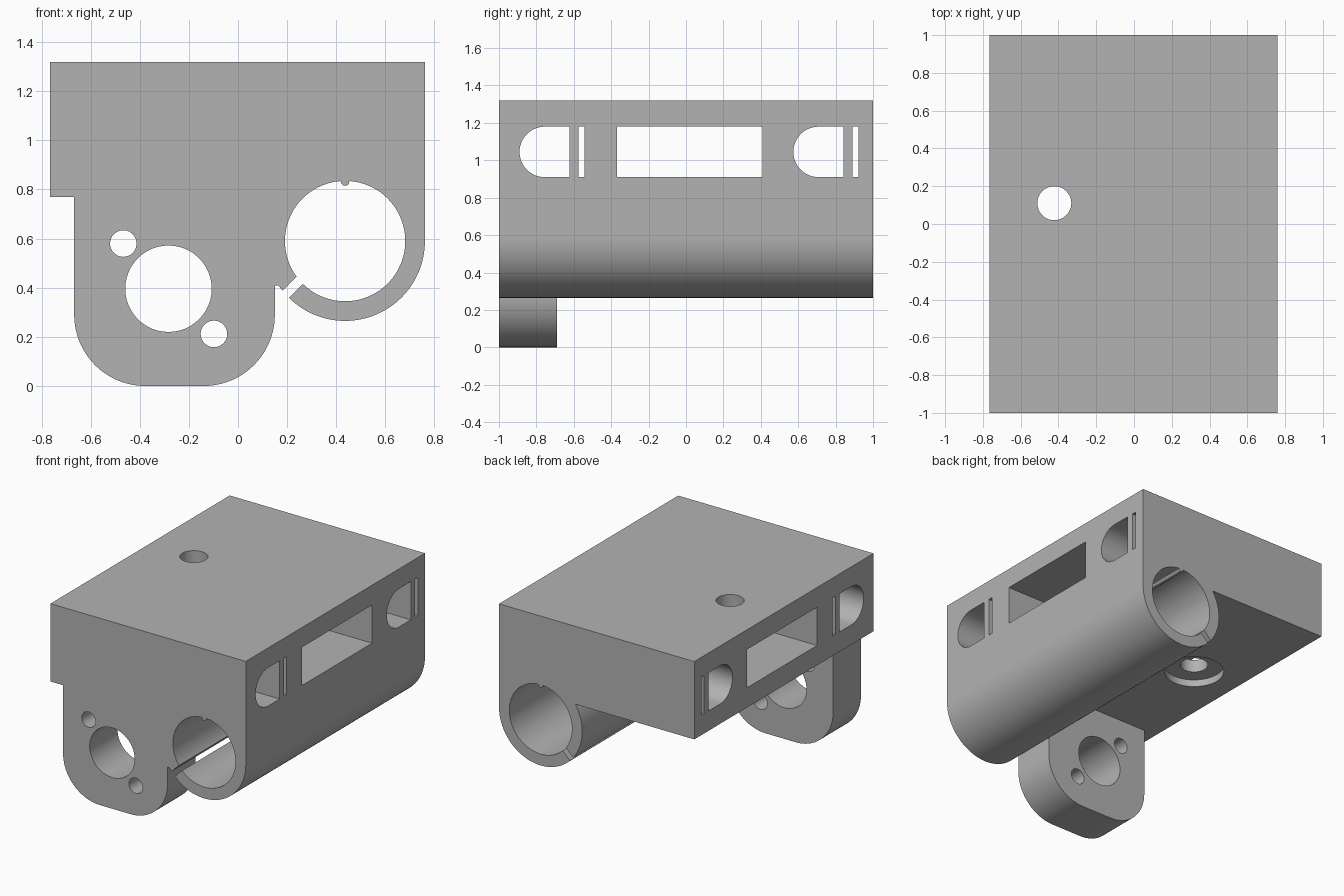
import bpy
import bmesh
from math import sin, cos, radians, sqrt

if "Cube" in bpy.data.objects:
    bpy.data.objects.remove(bpy.data.objects["Cube"])

grey = bpy.data.materials.new("light grey plastic")
grey.use_nodes = True
colour = (0.45, 0.45, 0.45, 1)
grey.diffuse_color = colour
grey.node_tree.nodes["Principled BSDF"].inputs["Base Color"].default_value = colour


def arc(cx, cy, r, start, end, steps=24):
    angles = [radians(start + (end - start) * i / steps) for i in range(steps + 1)]
    return [(cx + r * cos(a), cy + r * sin(a)) for a in angles]


def circle(cx, cy, r, steps=48):
    return arc(cx, cy, r, 0, 360, steps)[:-1]


def prism(name, outline, axis, low, high):
    """Extrude a 2D outline along an axis: X takes (y,z), Y takes (x,z), Z takes (x,y)."""
    place = {"X": lambda p, d: (d, p[0], p[1]),
             "Y": lambda p, d: (p[0], d, p[1]),
             "Z": lambda p, d: (p[0], p[1], d)}[axis]
    bm = bmesh.new()
    ends = [[bm.verts.new(place(p, d)) for p in outline] for d in (low, high)]
    for end in ends:
        bm.faces.new(end)
    for i in range(len(outline)):
        bm.faces.new((ends[0][i - 1], ends[0][i], ends[1][i], ends[1][i - 1]))
    bmesh.ops.recalc_face_normals(bm, faces=bm.faces)
    mesh = bpy.data.meshes.new(name)
    bm.to_mesh(mesh)
    bm.free()
    mesh.materials.append(grey)
    obj = bpy.data.objects.new(name, mesh)
    bpy.context.collection.objects.link(obj)
    return obj


def combine(target, tool, operation="DIFFERENCE"):
    mod = target.modifiers.new(tool.name, "BOOLEAN")
    mod.operation, mod.solver, mod.object = operation, "EXACT", tool
    bpy.context.view_layer.objects.active = target
    bpy.ops.object.modifier_apply(modifier=mod.name)
    bpy.data.objects.remove(tool)


def rect(a, b, c, d):
    return [(a, c), (b, c), (b, d), (a, d)]


# Block with the round tube clamp along its lower edge
TX, TZ, OUTER, BORE = 0.436, 0.59, 0.325, 0.245
LEFT, RIGHT, UNDER, TOP = -0.765, TX + OUTER, 0.77, 1.32
body = prism("carriage_body",
             [(LEFT, TOP), (LEFT, UNDER)] + arc(TX, TZ, OUTER, 146.4, 360, 64)
             + [(RIGHT, TOP)], "Y", -1, 1)

# Rounded bracket hanging under the front end
bracket = prism("front_bracket",
                [(-0.667, 0.9)] + arc(-0.377, 0.29, 0.29, 180, 270)
                + arc(-0.14, 0.29, 0.29, 270, 360)
                + [(0.15, 0.41), (0.165, 0.408), (0.183, 0.387), (0.3, 0.504), (0.3, 0.9)],
                "Y", -1, -0.69)
combine(body, bracket, "UNION")

# Tube bore with a small ridge at the top
bore = arc(TX, TZ, BORE, 95, 445, 80) + arc(TX, TZ + BORE - 0.003, 0.017, 0, -180, 8)
combine(body, prism("bore_cutter", bore, "Y", -1.1, 1.1))

# Diagonal clamp slit through the tube wall
NEAR, FAR = 0.17, 0.35
slit = [(TX + (side - reach) / sqrt(2), TZ - (side + reach) / sqrt(2))
        for reach, side in rect(NEAR, FAR, -0.037, 0.001)]
combine(body, prism("slit_cutter", slit, "Y", -1.1, 1.1))

# Bracket shaft hole and its two screw holes
for x, z, r in ((-0.283, 0.396, 0.176), (-0.467, 0.58, 0.054), (-0.098, 0.212, 0.054)):
    combine(body, prism("bracket_hole_cutter", circle(x, z, r), "Y", -1.1, -0.6))

# Openings running across the block: centre window, two D slots, two thin slits
ZL, ZH = 0.91, 1.18
R = (ZH - ZL) / 2
openings = [rect(-0.37, 0.41, ZL, ZH)]
for y in (-0.89, 0.574):
    openings.append(arc(y + R, ZL + R, R, 90, 270) + [(y + 0.268, ZL), (y + 0.268, ZH)])
    openings.append(rect(y + 0.316, y + 0.347, ZL, ZH))
for outline in openings:
    combine(body, prism("side_opening_cutter", outline, "X", -0.9, 0.9))

# Vertical bolt hole with a shallow recess underneath
combine(body, prism("bolt_hole_cutter", circle(-0.422, 0.11, 0.09), "Z", 0.6, 1.4))
combine(body, prism("bolt_recess_cutter", circle(-0.422, 0.11, 0.195), "Z", 0.6, 0.82))

# Smooth curved walls, crisp corners
bpy.ops.object.select_all(action="DESELECT")
body.select_set(True)
bpy.context.view_layer.objects.active = body
bpy.ops.object.shade_smooth_by_angle(angle=radians(25))
